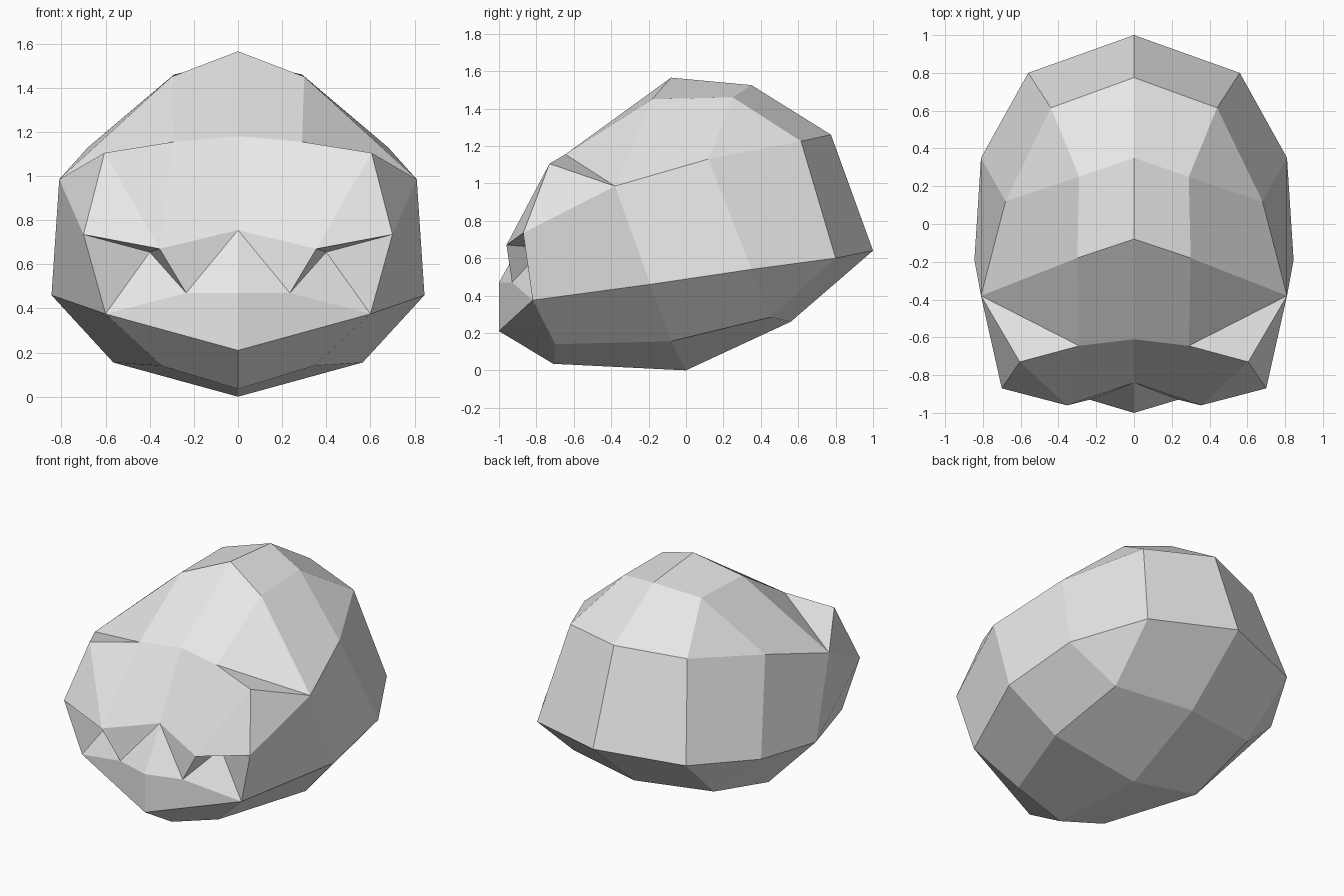
import bpy
import bmesh

cube = bpy.data.objects.get("Cube")
if cube:
    bpy.data.objects.remove(cube, do_unlink=True)

# Named corners of the left half; the centre line has x = 0
corners = {
    # Centre line, over the top
    "nape": (0, 1.0, .64), "back_top": (0, .775, 1.26), "crown_back": (0, .35, 1.525),
    "crown_front": (0, -.08, 1.565), "brow": (0, -.61, 1.18), "lip": (0, -.84, .755),
    # Centre line, underneath
    "tooth_base": (0, -1, .47), "chin": (0, -1, .21), "throat": (0, -.71, .035),
    "belly": (0, 0, 0), "rump": (0, .56, .26),
    # Upper side
    "crown_back_side": (.29, .25, 1.46), "crown_front_side": (.3, -.18, 1.45),
    "shoulder_back": (.44, .615, 1.225), "shoulder": (.68, .12, 1.13),
    "temple": (.81, -.38, .985), "brow_mid": (.29, -.645, 1.155), "brow_end": (.605, -.73, 1.105),
    # Waist
    "waist_back": (.56, .8, .6), "waist_mid": (.81, .35, .54),
    "waist_front": (.845, -.19, .46), "jaw": (.6, -.82, .375),
    # Mouth
    "cheek": (.7, -.87, .735), "lip_side": (.355, -.96, .67),
    "mouth_low": (.235, -.93, .47), "mouth_deep": (.4, -.755, .655),
    # Underside
    "bilge_back": (.53, .455, .285), "bilge_mid": (.565, -.08, .155), "bilge_front": (.345, -.7, .14),
}

# Pairs of edge lines to bridge; a repeated name narrows a strip to a triangle
strips = [
    # Underside
    ("nape rump belly throat chin",
     "waist_back bilge_back bilge_mid bilge_front jaw"),
    ("waist_back waist_mid waist_front jaw",
     "bilge_back bilge_back bilge_mid bilge_front"),
    # Side wall
    ("nape waist_back waist_mid waist_front jaw",
     "back_top shoulder_back shoulder temple cheek"),
    # Crown
    ("back_top shoulder_back shoulder temple",
     "crown_back crown_back_side crown_back_side crown_front_side"),
    ("crown_back crown_back_side", "crown_front crown_front_side"),
    ("crown_front crown_front_side temple", "brow brow_mid brow_mid"),
    # Brow and face
    ("temple temple temple", "brow_mid brow_end cheek"),
    ("brow brow_mid brow_end cheek", "lip lip_side lip_side lip_side"),
    # Jagged mouth
    ("lip lip lip_side lip_side cheek jaw jaw",
     "tooth_base mouth_low mouth_low mouth_deep mouth_deep mouth_deep mouth_low"),
    ("tooth_base chin", "mouth_low jaw"),
]

bm = bmesh.new()


def build_half(side, centre):
    """Bridge every strip on one side, sharing the centre line corners."""
    points = {}
    for name, (x, y, z) in corners.items():
        if name in centre:
            points[name] = centre[name]
        else:
            points[name] = bm.verts.new((side * x, y, z))
    for first, second in strips:
        a, b = first.split(), second.split()
        for i in range(len(a) - 1):
            loop = dict.fromkeys((a[i], a[i + 1], b[i + 1], b[i]))
            bm.faces.new([points[name] for name in loop])


centre = {name: bm.verts.new(co) for name, co in corners.items() if co[0] == 0}
for side in (1, -1):
    build_half(side, centre)
bmesh.ops.recalc_face_normals(bm, faces=bm.faces)

mesh = bpy.data.meshes.new("faceted_head")
bm.to_mesh(mesh)
bm.free()

# Plain pale grey
grey = bpy.data.materials.new("pale_grey")
grey.use_nodes = True
colour = (.8, .8, .8, 1)
grey.diffuse_color = colour
grey.node_tree.nodes["Principled BSDF"].inputs["Base Color"].default_value = colour
mesh.materials.append(grey)

head = bpy.data.objects.new("faceted_head", mesh)
bpy.context.collection.objects.link(head)
